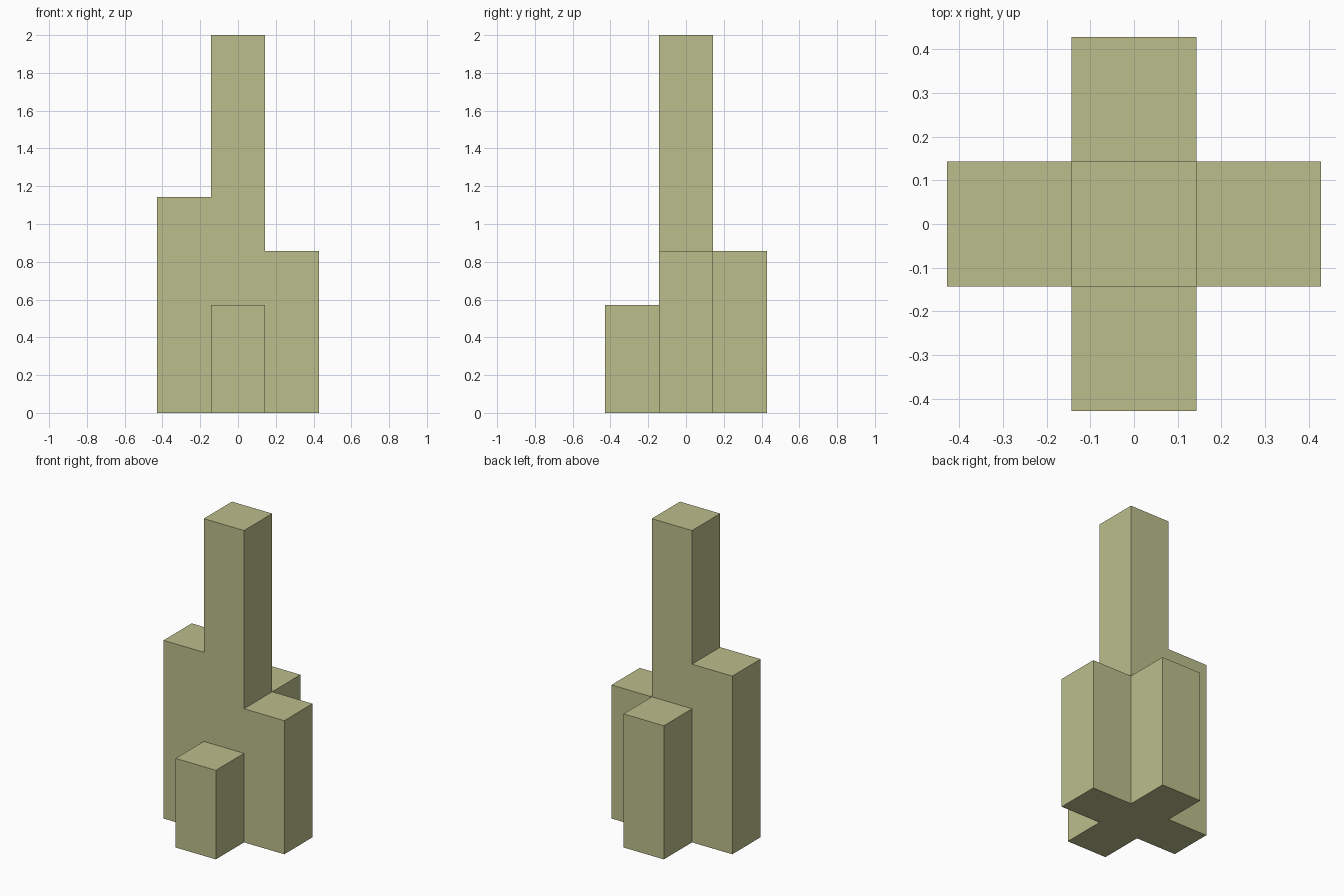
import bpy
import bmesh
import math

cube = bpy.data.objects.get("Cube")
if cube:
    bpy.data.objects.remove(cube, do_unlink=True)

# One module: the tower is seven modules tall
U = 2 / 7

# Plan cell (x, y) -> height in modules
HEIGHTS = {
    (0, 0): 7,    # central shaft
    (-1, 0): 4,   # right wing
    (1, 0): 3,    # left wing
    (0, 1): 3,    # back wing
    (0, -1): 2,   # front wing
}

# Single flat colour
olive = bpy.data.materials.new("pale_olive")
olive.use_nodes = True
colour = (0.5, 0.515, 0.258, 1)
olive.diffuse_color = colour
olive.node_tree.nodes["Principled BSDF"].inputs["Base Color"].default_value = colour

bm = bmesh.new()

# Cross-shaped footprint
for cx, cy in HEIGHTS:
    corners = [(-1, -1), (1, -1), (1, 1), (-1, 1)]
    bm.faces.new([bm.verts.new(((cx + dx / 2) * U, (cy + dy / 2) * U, 0))
                  for dx, dy in corners])
bmesh.ops.remove_doubles(bm, verts=bm.verts, dist=U / 100)


def cell_height(face):
    c = face.calc_center_median()
    return HEIGHTS[(round(c.x / U), round(c.y / U))]


# Raise the cells level by level, leaving finished wings behind as steps
rising = list(bm.faces)
level = 0
for target in sorted(set(HEIGHTS.values())):
    rising = [f for f in rising if cell_height(f) >= target]
    geom = bmesh.ops.extrude_face_region(bm, geom=rising)["geom"]
    verts = [g for g in geom if isinstance(g, bmesh.types.BMVert)]
    rising = [g for g in geom if isinstance(g, bmesh.types.BMFace)]
    bmesh.ops.translate(bm, verts=verts, vec=(0, 0, (target - level) * U))
    level = target

# Merge flush walls into single flat faces
bmesh.ops.recalc_face_normals(bm, faces=bm.faces)
bmesh.ops.dissolve_limit(bm, angle_limit=math.radians(1),
                         verts=bm.verts, edges=bm.edges)

mesh = bpy.data.meshes.new("stepped_tower")
bm.to_mesh(mesh)
bm.free()
mesh.materials.append(olive)
tower = bpy.data.objects.new("stepped_tower", mesh)
bpy.context.collection.objects.link(tower)
